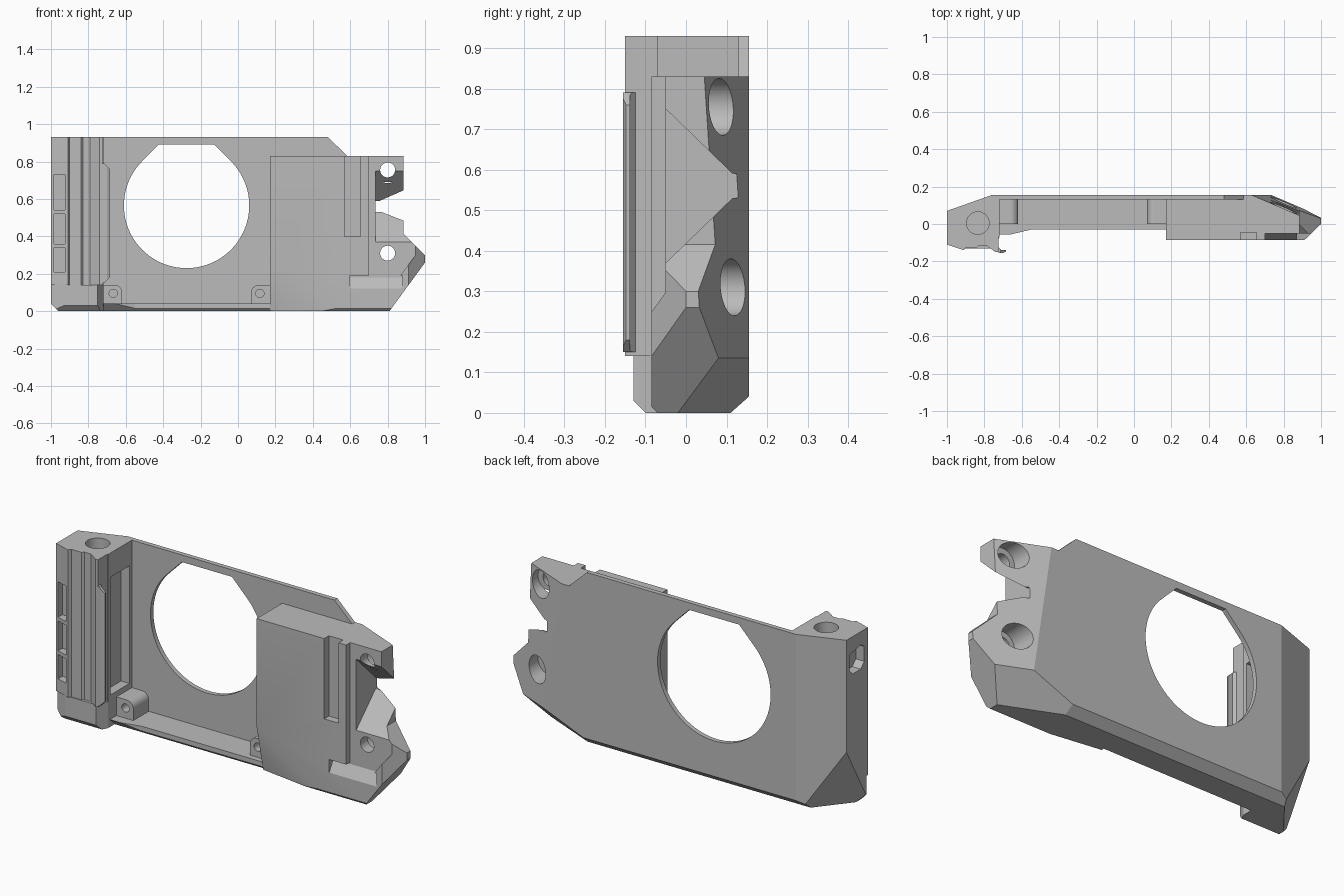
import bpy, bmesh, math
from mathutils import Vector

cube = bpy.data.objects.get("Cube")
if cube:
    bpy.data.objects.remove(cube, do_unlink=True)

grey = bpy.data.materials.new("plain_grey")
grey.use_nodes = True
COLOUR = (0.5, 0.5, 0.5, 1)
grey.diffuse_color = COLOUR
grey.node_tree.nodes["Principled BSDF"].inputs["Base Color"].default_value = COLOUR


def prism(name, points, axis, lo, hi):
    """Extrude a 2D outline along an axis: z uses (x, y), y uses (x, z), x uses (y, z)."""
    place = {"x": lambda u, v, w: (w, u, v),
             "y": lambda u, v, w: (u, w, v),
             "z": lambda u, v, w: (u, v, w)}[axis]
    bm = bmesh.new()
    base = bm.faces.new([bm.verts.new(place(u, v, lo)) for u, v in points])
    made = bmesh.ops.extrude_face_region(bm, geom=[base])["geom"]
    shift = Vector(place(0, 0, hi - lo))
    bmesh.ops.translate(bm, vec=shift, verts=[g for g in made if isinstance(g, bmesh.types.BMVert)])
    bmesh.ops.recalc_face_normals(bm, faces=bm.faces)
    mesh = bpy.data.meshes.new(name)
    bm.to_mesh(mesh)
    bm.free()
    mesh.materials.append(grey)
    obj = bpy.data.objects.new(name, mesh)
    bpy.context.collection.objects.link(obj)
    return obj


def box(name, x, y, z):
    return prism(name, [(x[0], y[0]), (x[1], y[0]), (x[1], y[1]), (x[0], y[1])], "z", *z)


def arc(u, v, r, start=0, end=360, steps=48):
    count = steps if end - start == 360 else steps + 1
    angles = [math.radians(start + (end - start) * i / steps) for i in range(count)]
    return [(u + r * math.cos(a), v + r * math.sin(a)) for a in angles]


def slice_off(obj, a, b, c, outside):
    """Cut away the side of plane abc that holds the outside point."""
    a, b, c = Vector(a), Vector(b), Vector(c)
    normal = (b - a).cross(c - a).normalized()
    if normal.dot(Vector(outside) - a) < 0:
        normal.negate()
    bm = bmesh.new()
    bm.from_mesh(obj.data)
    cut = bmesh.ops.bisect_plane(bm, geom=bm.verts[:] + bm.edges[:] + bm.faces[:], dist=1e-5,
                                 plane_co=a, plane_no=normal, clear_outer=True)["geom_cut"]
    edges = [g for g in cut if isinstance(g, bmesh.types.BMEdge) and g.is_boundary]
    if edges:
        bmesh.ops.contextual_create(bm, geom=edges)
    bmesh.ops.recalc_face_normals(bm, faces=bm.faces)
    bm.to_mesh(obj.data)
    bm.free()


def carve(obj, cutters):
    """Subtract the cutters, keep the result and drop the helpers."""
    for cutter in cutters:
        cutter.hide_render = True
        mod = obj.modifiers.new("cut", "BOOLEAN")
        mod.operation, mod.solver, mod.object = "DIFFERENCE", "EXACT", cutter
    graph = bpy.context.evaluated_depsgraph_get()
    mesh = bpy.data.meshes.new_from_object(obj.evaluated_get(graph))
    obj.modifiers.clear()
    obj.data = mesh
    for cutter in cutters:
        bpy.data.objects.remove(cutter, do_unlink=True)


def chamfer_back(obj):
    slice_off(obj, (0, 0.155, 0.04), (1, 0.155, 0.04), (0, 0.11, 0), (0, 1, -1))


# Back plate with the flat-topped teardrop opening
plate = prism("back_plate", [(-0.72, 0), (0.17, 0), (0.17, 0.83), (0.585, 0.83),
                             (0.48, 0.93), (-0.72, 0.93)], "y", 0.13, 0.155)
chamfer_back(plate)
opening = arc(-0.275, 0.565, 0.335, 135, 405, 72) + [(-0.127, 0.892), (-0.423, 0.892)]
carve(plate, [prism("opening", opening, "y", 0, 0.3)])

# Floor
floor = prism("floor", [(-0.72, 0.13), (-0.72, -0.07), (-0.55, -0.03),
                        (0.17, -0.03), (0.17, 0.13)], "z", 0, 0.04)
chamfer_back(floor)
slice_off(floor, (0, -0.03, 0.015), (1, -0.03, 0.015), (0, -0.015, 0), (0, -1, -1))

# Screw bosses, each rounded on its inner top corner
for name, wall, side in (("left_boss", 0.17, -1), ("right_boss", -0.72, 1)):
    outline = [(wall, 0.04), (wall + side * 0.1, 0.04)]
    outline += [(wall + side * u, v) for u, v in arc(0.06, 0.1, 0.04, 0, 90, 8)] + [(wall, 0.14)]
    boss = prism(name, outline, "y", 0, 0.13)
    carve(boss, [prism("screw_hole", arc(wall + side * 0.053, 0.095, 0.022), "y", -0.1, 0.1)])

# Side block: outline with the pointed lower nose
block = prism("side_block", [(0.17, 0), (0.81, 0), (1, 0.26), (1, 0.3), (0.885, 0.415),
                             (0.885, 0.83), (0.17, 0.83)], "y", -0.085, 0.155)
chamfer_back(block)
slice_off(block, (0.734, 0.155, 0.135), (0.909, 0.08, 0.135), (0.64, 0.155, 0.755), (1, 1, 0.5))
slice_off(block, (0.734, 0.155, 0.135), (0.909, 0.08, 0.135), (0.81, -0.02, 0), (1, 1, -1))
slice_off(block, (0.912, -0.085, 0), (1, 0, 0), (1, 0, 1), (1, -1, 0))
slice_off(block, (0.17, -0.03, 0), (0.17, -0.085, 0.25), (0.55, -0.085, 0), (0.17, -0.2, 0))
slice_off(block, (0, -0.085, 0.015), (1, -0.085, 0.015), (0, -0.07, 0), (0, -1, -1))
cutters = [
    prism("front_recess", [(0.7, 0.18), (0.86, 0.18), (0.95, 0.3), (1.2, 0.3),
                           (1.2, 1), (0.7, 1)], "y", -0.3, -0.05),
    prism("ledge_cut", [(-0.3, 0.12), (-0.085, 0.12), (-0.05, 0.18), (-0.05, 0.19),
                        (-0.3, 0.19)], "x", 0.6, 0.88),
    prism("tab_notch", [(-0.3, 0.75), (-0.05, 0.75), (0.115, 0.59), (0.3, 0.59), (0.3, 0.53),
                        (0.115, 0.53), (-0.05, 0.37), (-0.3, 0.37)], "x", 0.735, 1.2),
    box("front_groove", (0.57, 0.655), (-0.3, -0.045), (0.4, 1)),
]
for z in (0.31, 0.755):
    cutters.append(prism("bolt_hole", arc(0.8, z, 0.04), "y", -0.3, 0.1))
    cutters.append(prism("bolt_counterbore", arc(0.8, z, 0.07), "y", 0.01, 0.3))
carve(block, cutters)

# Hinge column: wide base and ribbed upper part
base = prism("column_base", [(-1, 0.07), (-1, -0.1), (-0.93, -0.13), (-0.75, -0.13),
                             (-0.72, -0.07), (-0.72, 0.155), (-0.76, 0.155)], "z", 0, 0.14)
column = prism("column", [(-1, 0.07), (-1, -0.11), (-0.91, -0.14), (-0.9, -0.125), (-0.84, -0.125),
                          (-0.83, -0.115), (-0.79, -0.115), (-0.74, -0.15), (-0.725, -0.15),
                          (-0.725, -0.07), (-0.72, -0.07), (-0.72, 0.155), (-0.76, 0.155)],
               "z", 0.14, 0.93)
for part in (base, column):
    chamfer_back(part)
    slice_off(part, (-1, 0.07, 0.33), (-0.78, 0.155, 0), (-1, -0.1, 0.03), (-1.2, 0.2, 0))
slice_off(base, (0, -0.13, 0.03), (1, -0.13, 0.03), (0, -0.1, 0), (0, -1, -1))
slice_off(base, (-1, 0, 0.04), (-1, 1, 0.04), (-0.96, 0, 0), (-2, 0, -1))

# Column bore, inner side pocket, outer window and the stacked front windows
cutters = [
    prism("bore", arc(-0.835, 0.005, 0.06), "z", 0.2, 1.1),
    box("inner_pocket", (-0.77, -0.6), (-0.05, 0.11), (0.17, 0.8)),
    prism("outer_window", [(-0.08, 0.76), (-0.05, 0.73), (0.02, 0.73), (0.045, 0.76),
                           (0.045, 0.84), (-0.05, 0.86), (-0.08, 0.84)], "x", -1.2, -0.95),
]
for low, high in ((0.21, 0.34), (0.36, 0.52), (0.54, 0.73)):
    cutters.append(box("front_window", (-0.985, -0.925), (-0.3, -0.08), (low, high)))
carve(column, cutters)

# Thin catch lip along the column's inner front edge
lip = prism("catch_lip", [(-0.725, -0.155), (-0.7, -0.155), (-0.685, -0.148), (-0.685, -0.138),
                          (-0.71, -0.138), (-0.725, -0.125)], "z", 0.15, 0.79)
slice_off(lip, (-0.685, 0, 0.76), (-0.685, 1, 0.76), (-0.715, 0, 0.79), (-0.6, 0, 1))
slice_off(lip, (-0.685, 0, 0.18), (-0.685, 1, 0.18), (-0.715, 0, 0.15), (-0.6, 0, 0))

# Smooth the bores and openings while keeping edges sharp
bpy.ops.object.select_all(action="DESELECT")
for obj in (plate, block, column):
    obj.select_set(True)
    bpy.context.view_layer.objects.active = obj
bpy.ops.object.shade_smooth_by_angle(angle=math.radians(15))
